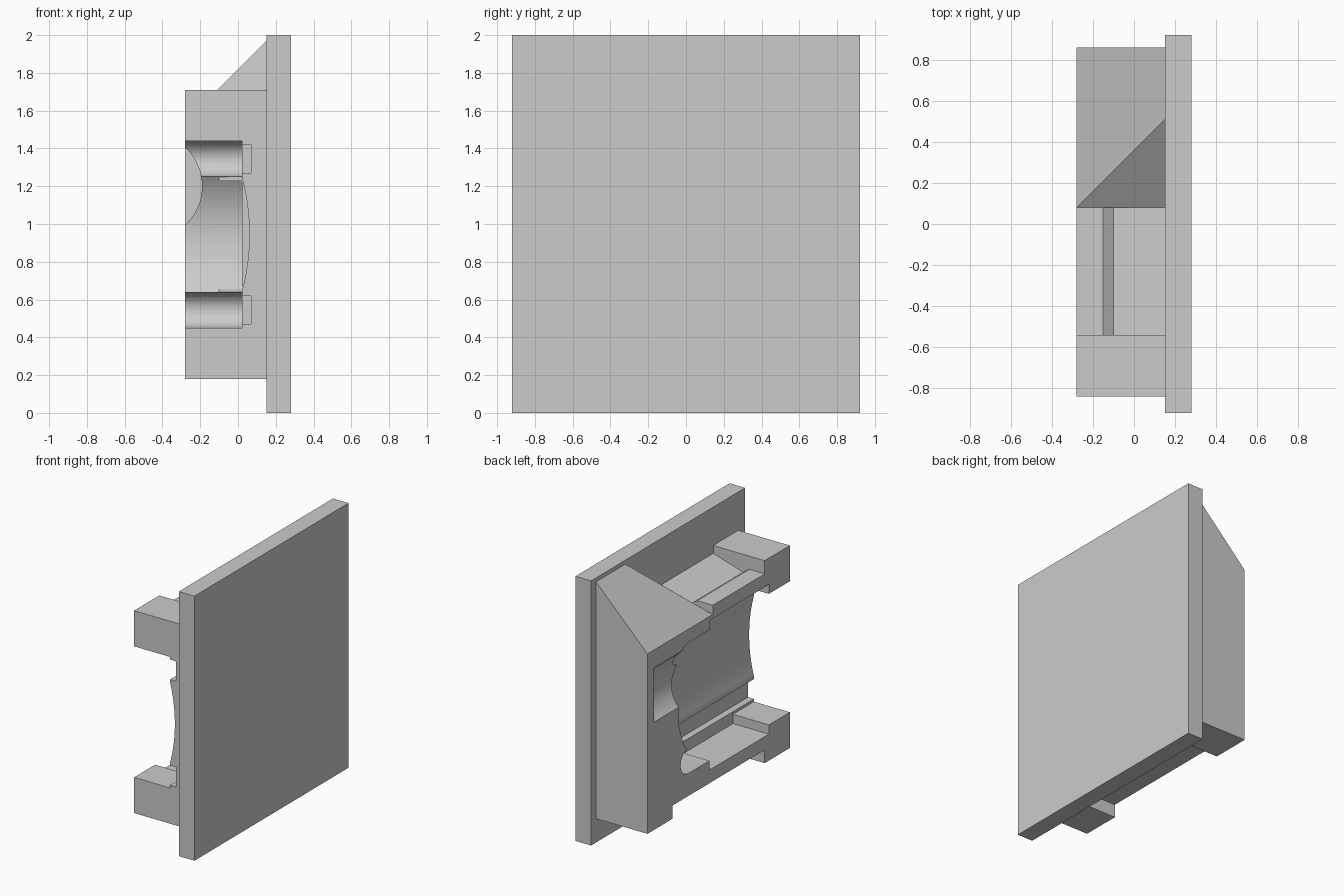
import bpy, bmesh, math
from mathutils import Vector

if "Cube" in bpy.data.objects:
    bpy.data.objects.remove(bpy.data.objects["Cube"])

grey = bpy.data.materials.new("plain_grey")
grey.use_nodes = True
grey.diffuse_color = (0.6, 0.6, 0.6, 1)
grey.node_tree.nodes["Principled BSDF"].inputs["Base Color"].default_value = (0.6, 0.6, 0.6, 1)

MID = 0.945          # height of the mirror plane of the housing
SIDE, BACK = -0.28, 0.15


def finish(name, bm):
    bmesh.ops.recalc_face_normals(bm, faces=bm.faces)
    mesh = bpy.data.meshes.new(name)
    bm.to_mesh(mesh)
    bm.free()
    mesh.materials.append(grey)
    obj = bpy.data.objects.new(name, mesh)
    bpy.context.collection.objects.link(obj)
    return obj


def prism(name, points, axis, lo, hi):
    """Extrude an outline along x (points are y,z) or y (points are x,z)."""
    bm = bmesh.new()
    place = (lambda a, b: (lo, a, b)) if axis == "x" else (lambda a, b: (a, lo, b))
    face = bm.faces.new([bm.verts.new(place(a, b)) for a, b in points])
    out = bmesh.ops.extrude_face_region(bm, geom=[face])
    move = Vector((hi - lo, 0, 0)) if axis == "x" else Vector((0, hi - lo, 0))
    bmesh.ops.translate(bm, vec=move, verts=[v for v in out["geom"] if isinstance(v, bmesh.types.BMVert)])
    return finish(name, bm)


def box(name, x, y, z):
    return prism(name, [(y[0], z[0]), (y[1], z[0]), (y[1], z[1]), (y[0], z[1])], "x", *x)


def arc(ca, cb, r, start, end, n=24):
    angles = [math.radians(start + (end - start) * i / n) for i in range(n + 1)]
    return [(ca + r * math.cos(t), cb + r * math.sin(t)) for t in angles]


def flip(points):
    return [(a, 2 * MID - b) for a, b in reversed(points)]


def combine(target, tool, operation):
    mod = target.modifiers.new(operation, "BOOLEAN")
    mod.operation, mod.solver, mod.object = operation, "EXACT", tool
    bpy.context.view_layer.objects.active = target
    bpy.ops.object.modifier_apply(modifier=mod.name)
    bpy.data.objects.remove(tool)


# Large flat plate
box("face_plate", (BACK, 0.28), (-0.92, 0.92), (0, 2))

# Housing outline with front posts and a rear foot
outline = [(-0.84, 0.18), (-0.54, 0.18), (-0.54, 0.35), (0.56, 0.35), (0.56, 0.18), (0.86, 0.18),
           (0.86, 1.54), (-0.54, 1.54), (-0.54, 1.71), (-0.84, 1.71)]
housing = prism("housing", outline, "x", SIDE, BACK)

# Outer walls with a raised lip, above and below
lip = [(SIDE, 1.5), (BACK, 1.5), (BACK, 1.65), (-0.10, 1.575), (-0.15, 1.61), (SIDE, 1.61)]
combine(housing, prism("upper_lip", lip, "y", -0.6, 0.08), "UNION")
combine(housing, prism("lower_lip", flip(lip), "y", -0.6, 0.6), "UNION")

# Sloping roof with a hipped corner
bm = bmesh.new()
for corner in [(SIDE, 0.86, 1.54), (BACK, 0.86, 1.97), (BACK, 0.51, 1.97), (BACK, 0.08, 1.65),
               (SIDE, 0.08, 1.54), (SIDE, 0.08, 1.5), (BACK, 0.08, 1.5), (BACK, 0.86, 1.5), (SIDE, 0.86, 1.5)]:
    bm.verts.new(corner)
bmesh.ops.convex_hull(bm, input=bm.verts)
combine(housing, finish("roof", bm), "UNION")

# Main cavity: a large bowl between two round-ended grooves
groove = arc(0.37, 0.545, 0.095, -90, 80, 14)
bowl = arc(-0.02, MID, 0.51, -36.7, 36.7)
cavity = [(-1, 0.45)] + groove + bowl + flip(groove) + [(-1, 1.44)]
combine(housing, prism("cavity_cutter", cavity, "x", -0.5, 0.02), "DIFFERENCE")

# Dished floor, deeper groove floors and wall pockets
dish = arc(-1.12, MID, 1.18, -15, 15)
combine(housing, prism("dish_cutter", [(-0.1, 0.64)] + dish + [(-0.1, 1.25)], "y", -1, 0.4), "DIFFERENCE")
for z in (0.545, 2 * MID - 0.545):
    combine(housing, box("groove_cutter", (-0.1, 0.07), (-1, 0.4), (z - 0.075, z + 0.075)), "DIFFERENCE")
combine(housing, box("pocket_cutter", (-0.5, 0.02), (-0.59, 0.12), (0.38, 1.51)), "DIFFERENCE")

# Round side notch running back from the cavity
notch = arc(-0.469, 1.2, 0.279, 0, 360, 64)[:-1]
combine(housing, prism("notch_cutter", notch, "y", 0.0, 0.78), "DIFFERENCE")

# Smooth curved walls, sharp edges elsewhere
bpy.ops.object.select_all(action="DESELECT")
housing.select_set(True)
bpy.context.view_layer.objects.active = housing
bpy.ops.object.shade_smooth_by_angle(angle=math.radians(20))
